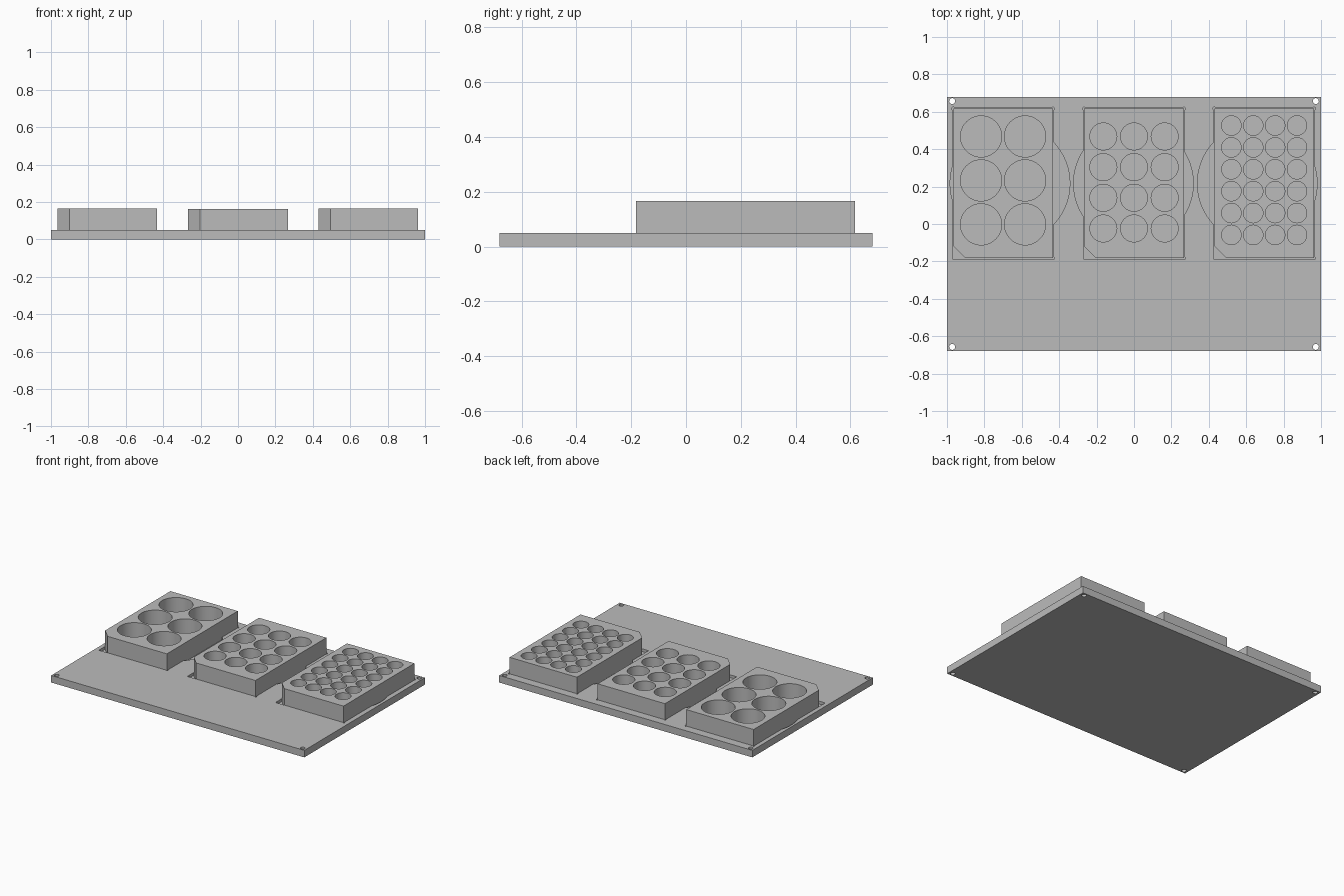
import bpy, bmesh
from mathutils import Matrix, Vector

cube = bpy.data.objects.get("Cube")
if cube:
    bpy.data.objects.remove(cube, do_unlink=True)

grey = bpy.data.materials.new("plain grey")
grey.use_nodes = True
GREY = (0.5, 0.5, 0.5, 1)
grey.diffuse_color = GREY
grey.node_tree.nodes["Principled BSDF"].inputs["Base Color"].default_value = GREY

BASE_TOP, POCKET_FLOOR, WELL_FLOOR, ABOVE = 0.05, 0.03, 0.045, 0.3
TRAY_Y = 0.217


def make_object(name, bm):
    bmesh.ops.recalc_face_normals(bm, faces=bm.faces[:])
    mesh = bpy.data.meshes.new(name)
    bm.to_mesh(mesh)
    bm.free()
    mesh.materials.append(grey)
    obj = bpy.data.objects.new(name, mesh)
    bpy.context.collection.objects.link(obj)
    return obj


def add_box(bm, x, y, half_x, half_y, low, high):
    place = Matrix.Translation((x, y, (low + high) / 2))
    size = Matrix.Diagonal((2 * half_x, 2 * half_y, high - low, 1))
    bmesh.ops.create_cube(bm, size=1, matrix=place @ size)


def add_cylinders(bm, centres, radius, low, high, sides):
    for x, y in centres:
        bmesh.ops.create_cone(bm, cap_ends=True, segments=sides, radius1=radius,
                              radius2=radius, depth=high - low,
                              matrix=Matrix.Translation((x, y, (low + high) / 2)))


def cut(target, bm):
    """Subtract a set of separate solids, then discard the cutter."""
    cutter = make_object("cutter", bm)
    cutter.hide_render = True
    modifier = target.modifiers.new("cut", "BOOLEAN")
    modifier.operation = "DIFFERENCE"
    modifier.solver = "EXACT"
    modifier.object = cutter
    bpy.context.view_layer.objects.active = target
    bpy.ops.object.modifier_apply(modifier=modifier.name)
    bpy.data.objects.remove(cutter, do_unlink=True)


def cut_cylinders(target, centres, radius, low, sides):
    bm = bmesh.new()
    add_cylinders(bm, centres, radius, low, ABOVE, sides)
    cut(target, bm)


def smooth(obj):
    bpy.ops.object.select_all(action="DESELECT")
    obj.select_set(True)
    bpy.context.view_layer.objects.active = obj
    bpy.ops.object.shade_smooth_by_angle(angle=0.5)


# Trays: name, centre x, top, columns, rows, well spacing, well radius, well centre y
trays = [
    ("six_well_tray", -0.7, 0.166, 2, 3, 0.235, 0.11, 0.233),
    ("twelve_well_tray", 0, 0.163, 3, 4, 0.164, 0.072, 0.222),
    ("twenty_four_well_tray", 0.696, 0.166, 4, 6, 0.117, 0.052, 0.234),
]

# Base board with pockets, finger scoops, corner reliefs and screw holes
bm = bmesh.new()
add_box(bm, 0, 0, 1, 0.68, 0, BASE_TOP)
board = make_object("base_board", bm)

bm = bmesh.new()
for tray in trays:
    add_box(bm, tray[1], TRAY_Y, 0.27, 0.403, POCKET_FLOOR, ABOVE)
cut(board, bm)
cut_cylinders(board, [(x, TRAY_Y) for x in (-0.663, -0.003, 0.659)], 0.32, POCKET_FLOOR, 96)
reliefs = [(tray[1] + sx * 0.267, TRAY_Y + sy * 0.4)
           for tray in trays for sx, sy in ((-1, 1), (1, 1), (1, -1))]
cut_cylinders(board, reliefs, 0.008, POCKET_FLOOR, 16)
screws = [(sx * 0.972, sy * 0.657) for sx in (-1, 1) for sy in (-1, 1)]
cut_cylinders(board, screws, 0.016, -0.1, 24)
smooth(board)

# Trays with one clipped front corner and a grid of round wells
for name, x, top, columns, rows, pitch, radius, well_y in trays:
    hx, hy, clip = 0.266, 0.4, 0.064
    outline = [(-hx + clip, -hy), (hx, -hy), (hx, hy), (-hx, hy), (-hx, -hy + clip)]
    bm = bmesh.new()
    face = bm.faces.new([bm.verts.new((x + px, TRAY_Y + py, POCKET_FLOOR)) for px, py in outline])
    grown = bmesh.ops.extrude_face_region(bm, geom=[face], use_keep_orig=True)
    bmesh.ops.translate(bm, vec=Vector((0, 0, top - POCKET_FLOOR)),
                        verts=[v for v in grown["geom"] if isinstance(v, bmesh.types.BMVert)])
    body = make_object(name, bm)
    wells = [(x + (c - (columns - 1) / 2) * pitch, well_y + (r - (rows - 1) / 2) * pitch)
             for c in range(columns) for r in range(rows)]
    cut_cylinders(body, wells, radius, WELL_FLOOR, 48)
    smooth(body)
